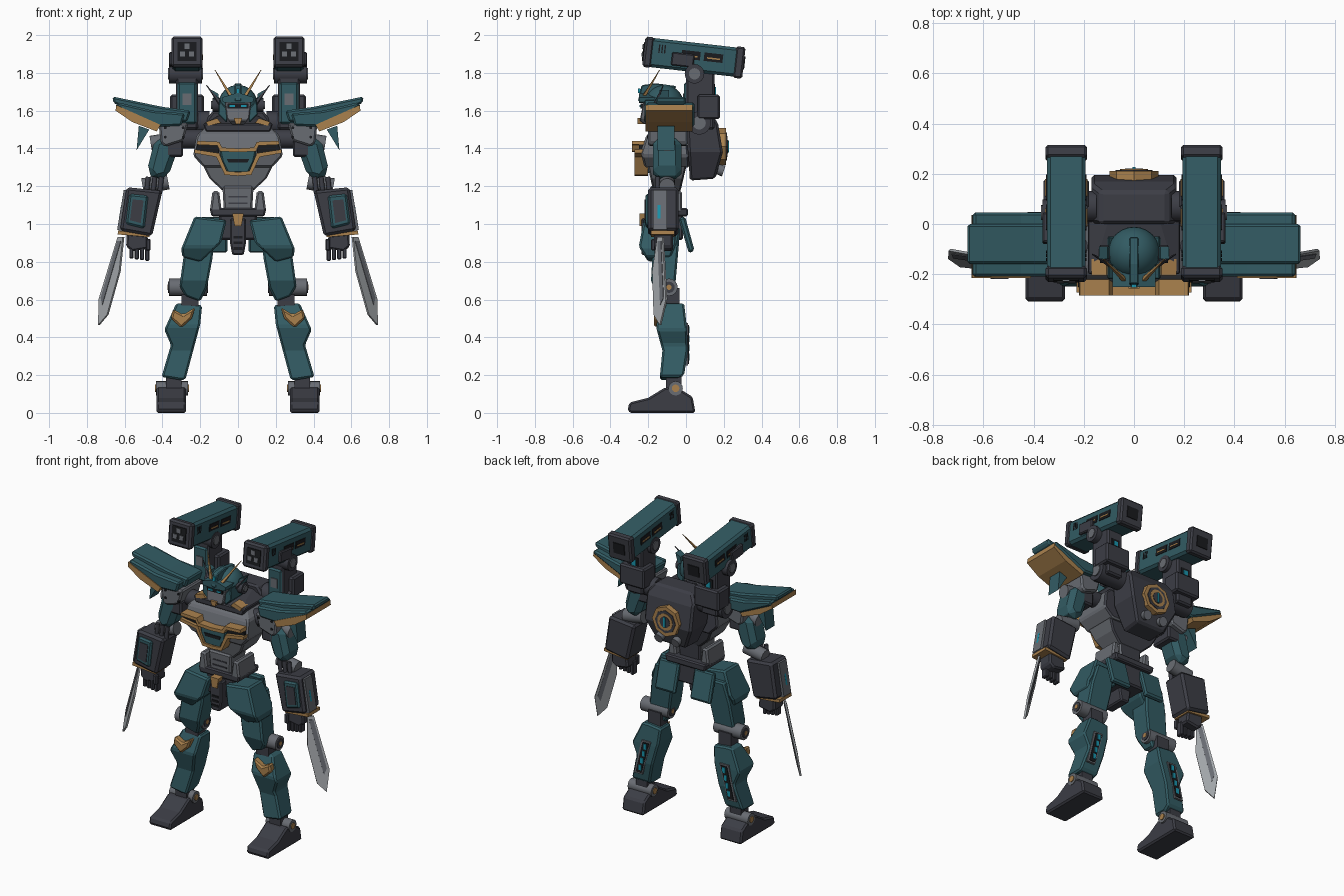
import bpy, bmesh
from math import radians, pi, cos, sin
from mathutils import Matrix, Vector

if "Cube" in bpy.data.objects:
    bpy.data.objects.remove(bpy.data.objects["Cube"], do_unlink=True)


def material(name, r, g, b):
    m = bpy.data.materials.new(name)
    m.use_nodes = True
    m.diffuse_color = (r, g, b, 1)
    m.node_tree.nodes["Principled BSDF"].inputs["Base Color"].default_value = (r, g, b, 1)
    return m


teal = material("deep teal", .032, .105, .125)
dark = material("dark grey", .045, .047, .06)
steel = material("mid grey", .14, .15, .17)
bright = material("blade grey", .36, .38, .4)
gold = material("gold", .4, .22, .075)
cyan = material("cyan", .01, .3, .42)
black = material("black", .01, .011, .013)


def finish(bm, name, mat, pair=False, bevel=0, place=None, smooth=False, second=None, rule=None):
    """Turn a bmesh into an object, with optional bevel, mirrored twin and second colour."""
    if place:
        bm.transform(place)
    bmesh.ops.recalc_face_normals(bm, faces=bm.faces)
    for f in bm.faces:
        f.smooth = smooth
        f.material_index = int(bool(rule and rule(f)))
    for e in bm.edges:
        e.smooth = not (len(e.link_faces) == 2 and e.calc_face_angle(0) > .6)
    mesh = bpy.data.meshes.new(name)
    bm.to_mesh(mesh)
    bm.free()
    mesh.materials.append(mat)
    if second:
        mesh.materials.append(second)
    ob = bpy.data.objects.new(name, mesh)
    bpy.context.scene.collection.objects.link(ob)
    if bevel:
        mod = ob.modifiers.new("bevel", "BEVEL")
        mod.width, mod.segments = bevel, 1
    if pair:
        ob.modifiers.new("mirror", "MIRROR")
    return ob


def prism_mesh(pts, lo, hi, axis):
    order = {"x": lambda a, b, d: (d, a, b), "y": lambda a, b, d: (a, d, b)}[axis]
    bm = bmesh.new()
    ends = [[bm.verts.new(order(a, b, d)) for a, b in pts] for d in (lo, hi)]
    for ring in ends:
        bm.faces.new(ring)
    for i in range(len(pts)):
        j = (i + 1) % len(pts)
        bm.faces.new((ends[0][i], ends[0][j], ends[1][j], ends[1][i]))
    bmesh.ops.recalc_face_normals(bm, faces=bm.faces)
    return bm


def prism(name, mat, pts, lo, hi, axis="y", **kw):
    return finish(prism_mesh(pts, lo, hi, axis), name, mat, **kw)


def carve(name, mat, front, side, **kw):
    """Solid that has the given front outline and the given side outline."""
    a = finish(prism_mesh(front, -.6, .6, "y"), "front_outline", mat)
    b = finish(prism_mesh(side, -.9, .9, "x"), "side_outline", mat)
    mod = a.modifiers.new("meet", "BOOLEAN")
    mod.operation, mod.solver, mod.object = "INTERSECT", "EXACT", b
    shape = bpy.data.meshes.new_from_object(a.evaluated_get(bpy.context.evaluated_depsgraph_get()))
    bm = bmesh.new()
    bm.from_mesh(shape)
    for ob in (a, b):
        bpy.data.objects.remove(ob, do_unlink=True)
    bpy.data.meshes.remove(shape)
    return finish(bm, name, mat, **kw)


def box(name, mat, at, size, taper=1, **kw):
    bm = bmesh.new()
    bmesh.ops.create_cube(bm, size=1)
    for v in bm.verts:
        k = taper if v.co.z > 0 else 1
        v.co = Vector((v.co.x * size[0] * k, v.co.y * size[1] * k, v.co.z * size[2])) + Vector(at)
    return finish(bm, name, mat, **kw)


def rod(name, mat, start, end, r, tip=None, sides=16, **kw):
    a, b = Vector(start), Vector(end)
    bm = bmesh.new()
    bmesh.ops.create_cone(bm, cap_ends=True, segments=sides, radius1=r,
                          radius2=r if tip is None else tip, depth=(b - a).length)
    turn = (b - a).to_track_quat("Z", "Y").to_matrix().to_4x4()
    return finish(bm, name, mat, place=Matrix.Translation((a + b) / 2) @ turn, smooth=sides > 8, **kw)


def sym(half):
    return half + [(-x, z) for x, z in reversed(half)]


P = dict(pair=True)
B = dict(pair=True, bevel=.01)

# Feet and ankles
prism("foot", dark, [(-.31, .01), (-.3, .055), (-.2, .08), (-.11, .135), (-.03, .125), (.035, .085), (.05, 0), (-.29, 0)],
      .275, .432, axis="x", **B)
rod("ankle_joint", steel, (.265, -.055, .13), (.435, -.055, .13), .038, **P)
rod("ankle_cap", gold, (.26, -.055, .13), (.44, -.055, .13), .02, **P)
box("ankle_post", dark, (.34, -.065, .17), (.08, .08, .08), **P)

# Shins with knee plate and calf light slot
carve("shin", teal, [(.19, .57), (.325, .585), (.39, .44), (.355, .36), (.405, .19), (.28, .17), (.2, .47)],
      [(-.11, .58), (-.01, .58), (.005, .45), (.01, .33), (-.01, .2), (-.05, .175), (-.14, .175), (-.125, .33), (-.16, .46)], **B)
prism("knee_plate", gold, [(.225, .56), (.29, .52), (.345, .55), (.355, .5), (.3, .45), (.245, .5)], -.17, -.12, **B)
prism("calf_slot_frame", steel, [(.25, .475), (.315, .475), (.37, .25), (.31, .25)], -.01, .011, **P)
prism("calf_slot", black, [(.26, .465), (.305, .465), (.355, .26), (.315, .26)], 0, .015, **P)
for i in range(4):
    x, z = .285 + .012 * i, .44 - .048 * i
    box("calf_light", cyan, (x, .014, z), (.02, .01, .035), **P)

# Knees and thighs
rod("knee_joint", steel, (.165, -.09, .665), (.365, -.09, .665), .046, **P)
rod("knee_cap", dark, (.16, -.09, .665), (.37, -.09, .665), .03, **P)
rod("knee_pin", gold, (.158, -.09, .665), (.372, -.09, .665), .014, **P)
box("knee_link", dark, (.255, -.075, .6), (.09, .08, .12), **P)
carve("thigh", teal, [(.12, .98), (.25, .98), (.285, .85), (.31, .67), (.28, .62), (.2, .59), (.165, .66), (.135, .82)],
      [(-.17, .98), (-.03, .98), (-.05, .75), (-.065, .59), (-.14, .59), (-.185, .7)], **B)
carve("hip_armour", teal, [(.06, 1.02), (.23, 1.04), (.3, .87), (.295, .825), (.2, .8), (.09, .9)],
      [(-.22, 1.04), (-.07, 1.04), (-.05, .9), (-.09, .8), (-.2, .8), (-.25, .88)], **B)
prism("rear_skirt", teal, [(-.04, 1.03), (-.005, 1.04), (.045, .86), (.015, .845)], .055, .2, axis="x", **B)

# Pelvis and waist
box("pelvis", dark, (0, -.1, .99), (.2, .17, .15), bevel=.01)
prism("crotch_guard", dark, sym([(.042, 1.03), (.042, .9), (.03, .835)]), -.235, -.08, bevel=.008)
prism("crotch_badge", gold, sym([(.03, 1.055), (.018, .99)]), -.245, -.2)
for i in range(3):
    box("crotch_vent", black, (0, -.235, .87 + .03 * i), (.045, .01, .014))
prism("belt", dark, sym([(.15, 1.085), (.14, 1.04)]), -.2, .01, bevel=.008)
box("waist", steel, (0, -.11, 1.135), (.15, .15, .13), taper=1.1, bevel=.01, second=dark, rule=lambda f: f.normal.y > .5)
for i in range(2):
    box("waist_groove", dark, (0, -.188, 1.11 + .035 * i), (.1, .01, .008))
prism("waist_guard", steel, [(.085, 1.06), (.15, 1.06), (.135, 1.175), (.1, 1.175)], -.2, -.02, **B)

# Torso, darker on the back
back = dict(second=dark, rule=lambda f: f.normal.y > .3)
carve("abdomen", steel, sym([(.08, 1.175), (.15, 1.24), (.2, 1.34)]),
      [(-.21, 1.34), (-.175, 1.18), (-.03, 1.17), (.01, 1.34)], bevel=.008, **back)
carve("chest", steel, sym([(.18, 1.3), (.237, 1.36), (.22, 1.47), (.16, 1.52)]),
      [(-.22, 1.3), (-.24, 1.38), (-.21, 1.47), (-.15, 1.52), (0, 1.52), (.02, 1.3)], bevel=.01, **back)
carve("collar", dark, sym([(.17, 1.49), (.185, 1.53), (.1, 1.575)]),
      [(-.2, 1.49), (-.2, 1.53), (-.14, 1.55), (.02, 1.575), (.02, 1.49)], bevel=.006)
prism("collar_trim", gold, [(.11, 1.56), (.17, 1.54), (.16, 1.52), (.09, 1.535)], -.205, -.14, **P)
prism("chest_core", teal, sym([(.1, 1.4), (.085, 1.33), (.055, 1.27)]), -.262, -.18, bevel=.008)
prism("chest_vent", black, [(.1, 1.415), (.215, 1.425), (.225, 1.385), (.1, 1.37)], -.25, -.2, **P)
prism("chest_upper_trim", gold, [(0, 1.4), (.085, 1.405), (.1, 1.435), (.215, 1.44), (.22, 1.42), (.11, 1.415), (.095, 1.385), (0, 1.38)],
      -.285, -.22, **P)
prism("chest_lower_trim", gold, [(.23, 1.395), (.1, 1.375), (.06, 1.28), (0, 1.275), (0, 1.255), (.07, 1.26), (.115, 1.355), (.23, 1.375)],
      -.272, -.2, **P)
prism("chest_mark", black, sym([(.06, 1.345), (.05, 1.325)]), -.267, -.25)

# Neck and head
rod("neck", dark, (0, -.1, 1.5), (0, -.1, 1.62), .05)
bm = bmesh.new()
bmesh.ops.create_uvsphere(bm, u_segments=24, v_segments=16, radius=.104)
bmesh.ops.bisect_plane(bm, geom=bm.verts[:] + bm.edges[:] + bm.faces[:], plane_co=(0, 0, -.03), plane_no=(0, 0, 1), clear_inner=True)
finish(bm, "helmet", teal, place=Matrix.Translation((0, -.115, 1.632)), smooth=True)
carve("face", steel, sym([(.03, 1.525), (.06, 1.56), (.07, 1.65)]),
      [(-.245, 1.545), (-.225, 1.65), (-.06, 1.65), (-.06, 1.56), (-.21, 1.525)], bevel=.005)
box("eye_band", black, (0, -.225, 1.625), (.11, .03, .025))
box("eye", cyan, (.03, -.242, 1.625), (.03, .006, .01), **P)
prism("cheek_guard", teal, [(.05, 1.6), (.1, 1.66), (.105, 1.58), (.06, 1.535)], -.22, -.05, pair=True, bevel=.005)
prism("brow", teal, sym([(.02, 1.69), (.085, 1.67), (.08, 1.645), (.01, 1.64)]), -.25, -.15)
prism("crest", teal, [(-.255, 1.65), (-.235, 1.735), (-.16, 1.745), (-.05, 1.73), (-.1, 1.65)], -.018, .018, axis="x", bevel=.005)
box("crest_gem", cyan, (0, -.247, 1.705), (.018, .012, .025))
rod("gold_horn", gold, (.025, -.235, 1.655), (.122, -.14, 1.815), .013, tip=.002, sides=4, **P)
rod("side_horn", dark, (.08, -.17, 1.62), (.167, -.12, 1.735), .014, tip=.002, sides=4, **P)
prism("head_fin", teal, [(.09, 1.61), (.105, 1.69), (.14, 1.71), (.11, 1.6)], -.14, -.09, **P)
rod("ear_disc", dark, (.09, -.12, 1.63), (.135, -.12, 1.63), .036, **P)
rod("ear_cap", steel, (.12, -.12, 1.63), (.142, -.12, 1.63), .02, **P)
prism("chin", gold, sym([(.022, 1.56), (.012, 1.53)]), -.256, -.22)

# Backpack with round rear plate
carve("backpack", dark, sym([(.1, 1.23), (.17, 1.38), (.17, 1.55), (.13, 1.605)]),
      [(0, 1.6), (.13, 1.6), (.17, 1.53), (.195, 1.38), (.155, 1.24), (.02, 1.23)], bevel=.012)
rod("rear_plate", gold, (0, .16, 1.41), (0, .212, 1.41), .098, sides=8)
rod("rear_plate_recess", dark, (0, .2, 1.41), (0, .216, 1.41), .074, sides=8)
rod("rear_ring", gold, (0, .2, 1.41), (0, .219, 1.41), .055)
rod("rear_hub", dark, (0, .2, 1.41), (0, .222, 1.41), .036)
box("rear_light", cyan, (0, .222, 1.41), (.012, .012, .065))
rod("thruster", steel, (.06, .14, 1.3), (.06, .2, 1.28), .025, tip=.03, **P)

# Cannon pillars
box("pillar", dark, (.27, .075, 1.665), (.115, .15, .33), **B)
box("pillar_front", teal, (.27, 0, 1.64), (.1, .02, .22), **B)
box("pillar_panel", steel, (.27, -.012, 1.66), (.045, .008, .06), **P)
box("pillar_light_frame", black, (.27, .148, 1.68), (.06, .012, .12), **P)
box("pillar_light", cyan, (.27, .153, 1.68), (.03, .01, .09), **P)
box("pillar_side_box", dark, (.27, .12, 1.62), (.18, .12, .13), **B)
rod("lower_pivot", dark, (.15, .07, 1.535), (.35, .07, 1.535), .062, **P)
rod("lower_pivot_cap", steel, (.145, .07, 1.535), (.356, .07, 1.535), .035, **P)
rod("upper_pivot", dark, (.19, .045, 1.795), (.365, .045, 1.795), .052, **P)
rod("upper_pivot_cap", steel, (.185, .045, 1.795), (.37, .045, 1.795), .03, **P)

# Cannons, muzzle tilted up
tilt = Matrix.Translation((.27, .035, 1.883)) @ Matrix.Rotation(radians(-6.5), 4, "X")
C = dict(pair=True, place=tilt)
box("cannon_body", teal, (0, 0, 0), (.155, .5, .155), bevel=.015, **C)
box("cannon_muzzle", dark, (0, -.235, 0), (.166, .05, .162), bevel=.012, **C)
box("cannon_muzzle_face", black, (0, -.261, 0), (.1, .008, .1), **C)
for i in range(3):
    a = pi / 2 + i * 2 * pi / 3
    box("cannon_bore", steel, (.027 * cos(a), -.266, .027 * sin(a)), (.028, .008, .028), **C)
box("cannon_rear", dark, (0, .248, 0), (.166, .05, .168), bevel=.01, **C)
box("cannon_rear_vent", black, (0, .274, 0), (.08, .008, .07), **C)
for y in (-.01, .11):
    box("cannon_slot", black, (0, y, .01), (.163, .1, .045), **C)
    box("cannon_slot_stripe", gold, (0, y, .005), (.168, .07, .008), **C)
box("cannon_pod", dark, (.08, -.05, -.02), (.03, .12, .07), bevel=.006, **C)
for i in range(3):
    box("cannon_vent", black, (0, -.18 + .015 * i, .025), (.16, .007, .045), **C)

# Shoulders
rod("shoulder_axle", dark, (.18, -.09, 1.45), (.3, -.09, 1.45), .05, **P)
prism("shoulder_block", steel, [(.262, 1.535), (.42, 1.53), (.41, 1.43), (.385, 1.41), (.29, 1.44)], -.2, .01, **B)
box("shoulder_joint", dark, (.335, -.1, 1.4), (.09, .15, .09), **B)
for x in (.29, .385):
    for z in (1.46, 1.51):
        rod("shoulder_bolt", black, (x, -.206, z), (x, -.19, z), .008, sides=8, **P)
prism("pauldron_top", teal, [(.25, 1.6), (.4, 1.62), (.665, 1.675), (.66, 1.64), (.42, 1.55), (.27, 1.54)], -.16, 0, **B)
prism("pauldron_layer", teal, [(.28, 1.585), (.45, 1.6), (.64, 1.645), (.645, 1.62), (.42, 1.515), (.3, 1.52)], -.21, .045, **B)
prism("pauldron_trim", gold, [(.41, 1.525), (.645, 1.63), (.648, 1.6), (.56, 1.54), (.43, 1.49)], -.215, .035, **P)
prism("pauldron_spike", teal, [(.47, 1.5), (.525, 1.52), (.537, 1.39)], -.15, -.06, **P)

# Arms
prism("upper_arm", teal, [(.31, 1.42), (.36, 1.46), (.44, 1.45), (.483, 1.28), (.44, 1.23), (.37, 1.25)], -.175, -.025, pair=True, bevel=.03)
rod("arm_hub", steel, (.4, -.1, 1.435), (.462, -.1, 1.425), .042, **P)
rod("elbow", steel, (.37, -.1, 1.225), (.505, -.1, 1.2), .042, **P)
for i in range(3):
    x = .405 + .035 * i
    rod("elbow_piston", dark, (x, -.15, 1.25), (x + .01, -.15, 1.16), .013, **P)
prism("forearm", dark, [(.4, 1.175), (.59, 1.195), (.625, .965), (.455, .935)], -.2, -.04, pair=True, bevel=.014)
prism("forearm_plate", teal, [(.475, 1.15), (.575, 1.16), (.595, 1), (.495, .975)], -.215, -.19, **B)
prism("forearm_inset", dark, [(.5, 1.125), (.558, 1.13), (.572, 1.02), (.515, 1.005)], -.219, -.2, **P)
prism("forearm_rail", steel, [(.58, 1.18), (.605, 1.18), (.64, .97), (.61, .96)], -.175, -.1, **P)
prism("forearm_light", cyan, [(.605, 1.1), (.619, 1.1), (.63, 1.03), (.61, 1.03)], -.15, -.135, **P)
prism("wrist_band", gold, [(.465, .95), (.635, .965), (.637, .945), (.47, .93)], -.185, -.06, **P)

# Hands and blades
prism("hand", dark, [(.48, .94), (.59, .95), (.592, .88), (.56, .855), (.47, .87)], -.17, -.07, **B)
for i in range(4):
    x = .48 + .028 * i
    box("finger", dark, (x, -.145, .85 + .004 * i), (.023, .045, .09), pair=True, bevel=.005)
box("thumb", dark, (.475, -.17, .89), (.025, .03, .06), pair=True, bevel=.005)
slant = Matrix(((.7, .7, .25, .62), (.7, -.7, 0, -.135), (0, 0, -1, .93), (0, 0, 0, 1)))
prism("blade", bright, [(-.02, 0), (.02, 0), (.046, .33), (0, .465), (-.047, .41), (-.057, .18)], -.006, .006, place=slant, pair=True)
prism("blade_spine", steel, [(-.015, .02), (.012, .02), (.03, .32), (.005, .36)], -.009, .009, place=slant, pair=True)
